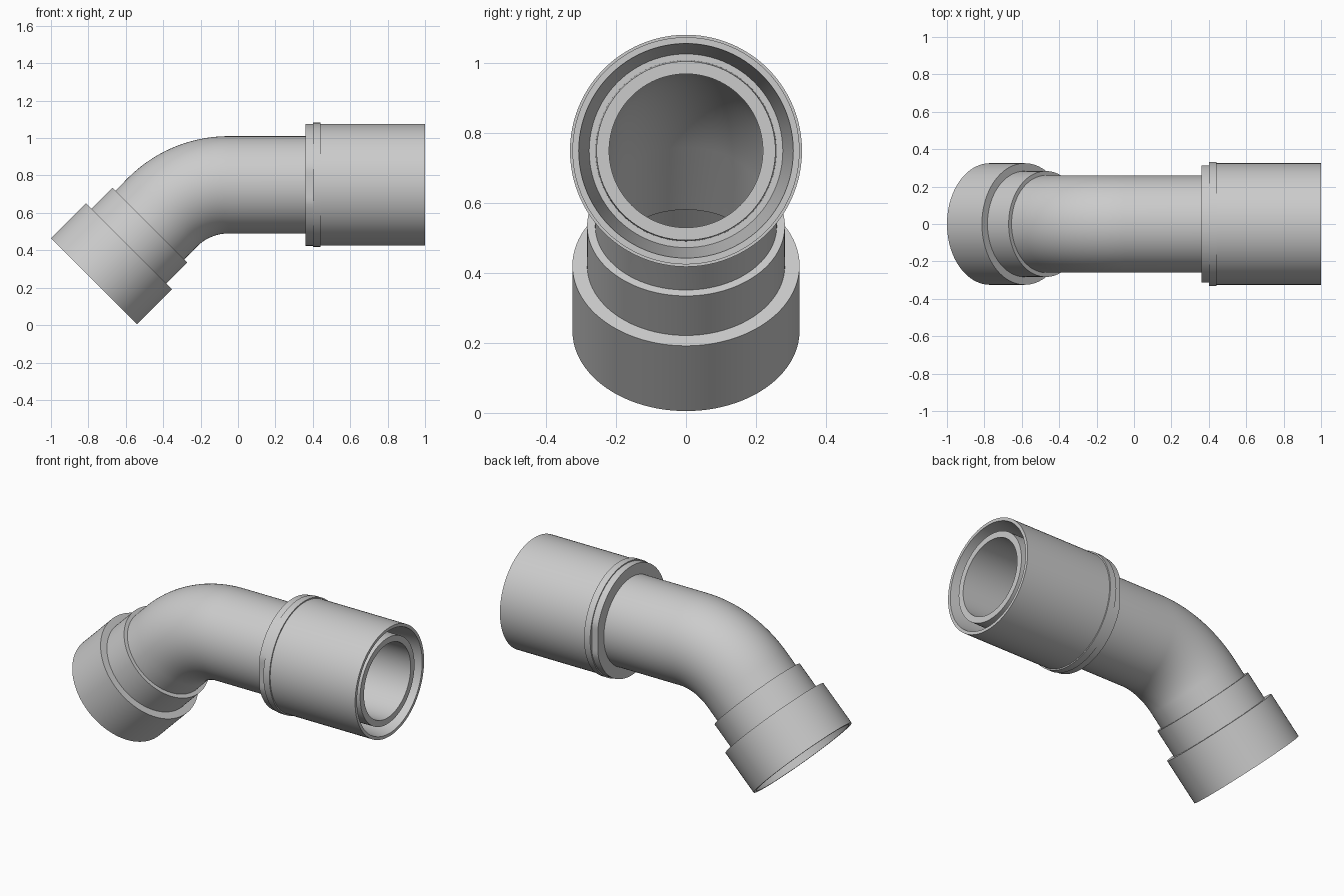
import bpy, bmesh
from math import sin, cos, pi, radians
from mathutils import Vector

cube = bpy.data.objects.get("Cube")
if cube:
    bpy.data.objects.remove(cube, do_unlink=True)

grey = bpy.data.materials.new("light grey plastic")
grey.use_nodes = True
colour = (0.6, 0.6, 0.6, 1)
grey.diffuse_color = colour
grey.node_tree.nodes["Principled BSDF"].inputs["Base Color"].default_value = colour

SIDES = 96
AXIS_Z = 0.75          # height of the straight run
BEND_X = -0.05         # where the bend begins
BEND_R = 0.5           # centreline radius of the bend
ANGLE = radians(45)
MOUTH = Vector((-0.77, 0, 0.235))   # centre of the lower opening


def sweep(name, stations, flat=None):
    """Closed shell through a loop of (centre, axis angle, radius) rings."""
    bm = bmesh.new()
    rings = []
    for centre, a, r in stations:
        up = Vector((-sin(a), 0, cos(a)))
        ring = []
        for i in range(SIDES):
            t = 2 * pi * i / SIDES
            p = centre + up * r * cos(t) + Vector((0, r * sin(t), 0))
            if flat:
                p.y = max(-flat, min(flat, p.y))
            ring.append(bm.verts.new(p))
        rings.append(ring)
    for k, ring in enumerate(rings):
        nxt = rings[(k + 1) % len(rings)]
        for i in range(SIDES):
            j = (i + 1) % SIDES
            bm.faces.new((ring[i], ring[j], nxt[j], nxt[i]))
    bmesh.ops.recalc_face_normals(bm, faces=bm.faces)
    mesh = bpy.data.meshes.new(name)
    bm.to_mesh(mesh)
    bm.free()
    mesh.materials.append(grey)
    obj = bpy.data.objects.new(name, mesh)
    bpy.context.collection.objects.link(obj)
    bpy.ops.object.select_all(action="DESELECT")
    obj.select_set(True)
    bpy.context.view_layer.objects.active = obj
    bpy.ops.object.shade_smooth_by_angle(angle=radians(25))
    return obj


def straight(x, r):
    return (Vector((x, 0, AXIS_Z)), 0, r)


def slanted(d, r):
    along = Vector((cos(ANGLE), 0, sin(ANGLE)))
    return (MOUTH + along * d, ANGLE, r)


def bend(r, steps=24):
    out = []
    for i in range(steps + 1):
        a = ANGLE * i / steps
        centre = Vector((BEND_X - BEND_R * sin(a), 0, AXIS_Z - BEND_R * (1 - cos(a))))
        out.append((centre, a, r))
    return out


# Bent pipe: outer wall one way, bore back the other way
outer = [straight(0.985, 0.256), straight(0.6, 0.26)] + bend(0.26) + [slanted(0.27, 0.26)]
inner = [slanted(0.27, 0.22)] + bend(0.22)[::-1] + [straight(0.985, 0.22)]
sweep("bent_pipe", outer + inner)

# Large socket on the straight end, with a tapered mouth around the pipe
sweep("straight_socket", [straight(x, r) for x, r in (
    (0.40, 0.258), (0.40, 0.325), (1.0, 0.325), (1.0, 0.307),
    (0.70, 0.277), (0.70, 0.258))])

# Raised ring and flat-sided collar behind the socket
sweep("raised_ring", [straight(x, r) for x, r in (
    (0.40, 0.30), (0.40, 0.332), (0.44, 0.332), (0.44, 0.30))])
sweep("flat_sided_collar", [straight(x, r) for x, r in (
    (0.36, 0.258), (0.36, 0.326), (0.402, 0.326), (0.402, 0.258))], flat=0.313)

# Stepped socket on the angled end
sweep("angled_socket", [slanted(d, r) for d, r in (
    (0, 0.307), (0, 0.325), (0.264, 0.325), (0.264, 0.283),
    (0.424, 0.283), (0.424, 0.258), (0.24, 0.258), (0.24, 0.295))])
